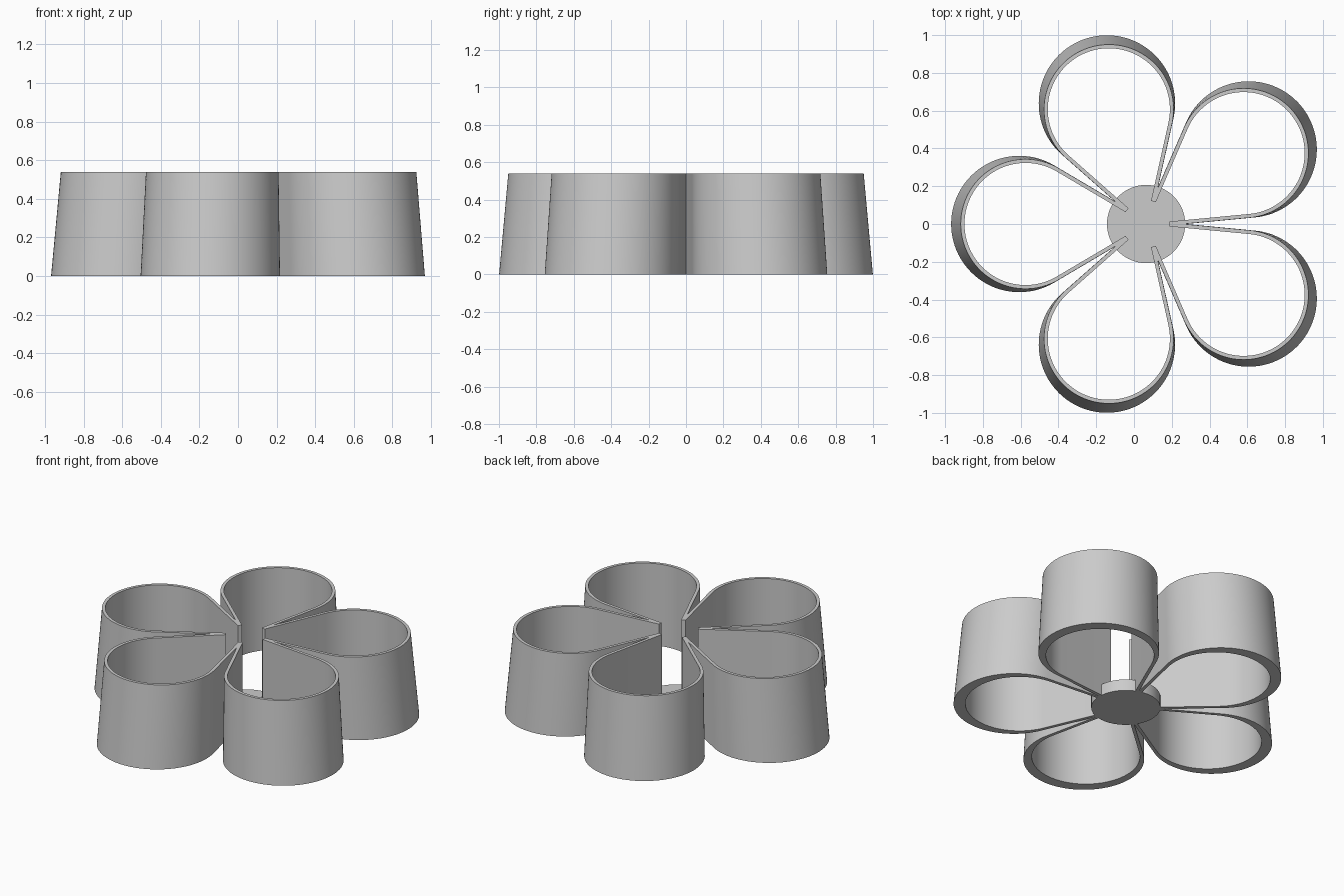
import bpy, bmesh
from math import pi, sin, cos, asin, atan2, hypot, radians
from mathutils import Vector, Matrix

if "Cube" in bpy.data.objects:
    bpy.data.objects.remove(bpy.data.objects["Cube"])

H = 0.54          # wall height
CX = 0.064        # flower centre on x
DIST, RAD = 0.671, 0.361   # petal circle at the base: distance and radius
TAPER = 0.951     # outer wall scale at the top
WALL = 0.02       # wall thickness at the top
TIP = Vector((0.125, 0.013))  # inner wall corner beside each notch
ARC = 64

grey = bpy.data.materials.new("light_grey")
grey.diffuse_color = (0.6, 0.6, 0.6, 1)
grey.use_nodes = True
grey.node_tree.nodes["Principled BSDF"].inputs["Base Color"].default_value = grey.diffuse_color


def finish(bm, name):
    bmesh.ops.recalc_face_normals(bm, faces=bm.faces)
    me = bpy.data.meshes.new(name)
    bm.to_mesh(me)
    bm.free()
    ob = bpy.data.objects.new(name, me)
    ob.location.x = CX
    me.materials.append(grey)
    bpy.context.collection.objects.link(ob)
    bpy.ops.object.select_all(action='DESELECT')
    ob.select_set(True)
    bpy.context.view_layer.objects.active = ob
    bpy.ops.object.shade_smooth_by_angle(angle=radians(30))


# One petal (notch at 0 deg to notch at 72 deg): inner and outer outlines at the top
c = Vector((cos(pi / 5), sin(pi / 5))) * DIST * TAPER
r_out = RAD * TAPER
r_in = r_out - WALL
d = c - TIP
slope = atan2(d.y, d.x) - asin(r_in / hypot(d.x, d.y))
start = slope - pi / 2                    # tangent angle on the circle
sweep = 2 * (pi / 5 + pi - start) - 2 * pi
sweep = sweep % (2 * pi)
arc = [start + sweep * i / ARC for i in range(ARC + 1)]
ring = lambda r: [c + Vector((cos(a), sin(a))) * r for a in arc]
# outer wall line runs back to the notch axis
t0 = ring(r_out)[0]
notch = Vector((t0.x - t0.y * cos(slope) / sin(slope), 0))
turn = Matrix.Rotation(2 * pi / 5, 2)
mirror_tip = turn @ Vector((TIP.x, -TIP.y))
inner = [TIP] + ring(r_in) + [mirror_tip]
outer = [notch] + ring(r_out) + [turn @ notch]

# Petal wall: straight inside, tapered outside, one continuous loop
inner_all, outer_all = [], []
for k in range(5):
    rot = Matrix.Rotation(2 * pi / 5 * k, 2)
    inner_all += [rot @ p for p in inner]
    outer_all += [rot @ p for p in outer]
bm = bmesh.new()
add = lambda pts, z, s: [bm.verts.new((p.x * s, p.y * s, z)) for p in pts]
loops = [add(inner_all, 0, 1), add(inner_all, H, 1),
         add(outer_all, H, 1), add(outer_all, 0, 1 / TAPER)]
n = len(inner_all)
for a in range(4):
    b = (a + 1) % 4
    for i in range(n):
        j = (i + 1) % n
        bm.faces.new((loops[a][i], loops[a][j], loops[b][j], loops[b][i]))
bmesh.ops.remove_doubles(bm, verts=bm.verts, dist=1e-5)
finish(bm, "petal_wall")

# Central base disc
bm = bmesh.new()
bmesh.ops.create_cone(bm, cap_ends=True, segments=64, radius1=0.207, radius2=0.207,
                      depth=0.075, matrix=Matrix.Translation((0, 0, 0.0375)))
finish(bm, "centre_disc")
